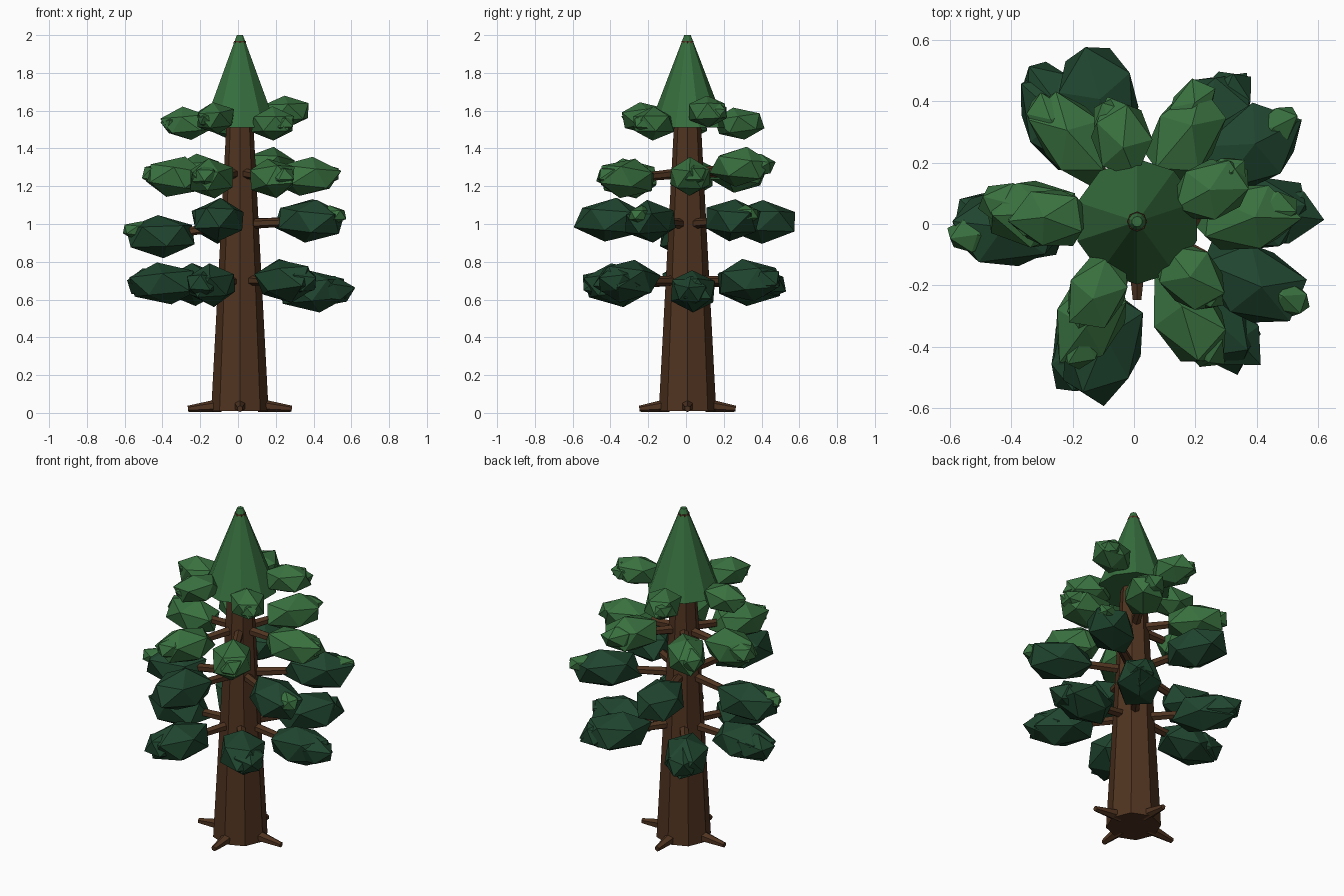
import bpy
import bmesh
import random
from math import atan2, radians
from mathutils import Vector, Matrix

random.seed(4)
cube = bpy.data.objects.get("Cube")
if cube:
    bpy.data.objects.remove(cube, do_unlink=True)


def material(name, rgb):
    mat = bpy.data.materials.new(name)
    mat.use_nodes = True
    color = (*rgb, 1)
    mat.diffuse_color = color
    mat.node_tree.nodes["Principled BSDF"].inputs["Base Color"].default_value = color
    return mat


BARK = material("bark brown", (0.08, 0.034, 0.0145))
DARK = material("dark green", (0.014, 0.06, 0.028))
LIGHT = material("light green", (0.041, 0.165, 0.05))
CROWN = material("crown green", (0.037, 0.155, 0.047))
CENTER = Vector((0.01, 0.008, 0))


def add_object(name, bm, mat):
    mesh = bpy.data.meshes.new(name)
    bmesh.ops.recalc_face_normals(bm, faces=bm.faces)
    bm.to_mesh(mesh)
    bm.free()
    mesh.materials.append(mat)
    obj = bpy.data.objects.new(name, mesh)
    bpy.context.collection.objects.link(obj)
    return obj


def lathe(name, rings, sides, mat, turn=0):
    """Flat-sided solid from (radius, height) rings."""
    bm = bmesh.new()
    loops = []
    for radius, z in rings:
        spin = [Matrix.Rotation(radians(turn + 360 * i / sides), 3, 'Z') for i in range(sides)]
        loops.append([bm.verts.new(CENTER + m @ Vector((radius, 0, z))) for m in spin])
    for low, high in zip(loops, loops[1:]):
        for i in range(sides):
            j = (i + 1) % sides
            bm.faces.new((low[i], low[j], high[j], high[i]))
    bm.faces.new(loops[0])
    bm.faces.new(loops[-1])
    return add_object(name, bm, mat)


def limb(name, start, end, r1, r2, sides=6):
    """Tapered stick between two points."""
    axis = end - start
    place = Matrix.Translation((start + end) / 2) @ axis.to_track_quat('Z', 'Y').to_matrix().to_4x4()
    bm = bmesh.new()
    bmesh.ops.create_cone(bm, cap_ends=True, segments=sides, radius1=r1, radius2=r2,
                          depth=axis.length, matrix=place)
    return add_object(name, bm, BARK)


def clump(name, pos, angle, half, mat):
    """Faceted, stretched leaf mass pointing away from the trunk."""
    bm = bmesh.new()
    bmesh.ops.create_icosphere(bm, subdivisions=1, radius=1)
    bm.transform(Matrix.Rotation(random.uniform(-0.3, 0.3), 4, 'Y')
                 @ Matrix.Rotation(random.uniform(0, 1.2), 4, 'Z'))
    for v in bm.verts:
        v.co *= random.uniform(0.96, 1.06)
    bm.transform(Matrix.Translation(pos) @ Matrix.Rotation(angle, 4, 'Z')
                 @ Matrix.Diagonal((*half, 1)))
    return add_object(name, bm, mat)


# Trunk and pointed crown
lathe("trunk", [(0.152, 0.01), (0.073, 1.5), (0.032, 1.97)], 8, BARK)
lathe("crown", [(0.205, 1.51), (0.017, 2.0)], 10, CROWN, 18)

# Roots along the four axes
for i in range(4):
    out = Matrix.Rotation(radians(90 * i), 3, 'Z') @ Vector((1, 0, 0))
    reach = 0.275 if i % 2 == 0 else 0.255
    limb(f"root_{i + 1}", CENTER + out * 0.1 + Vector((0, 0, 0.04)),
         CENTER + out * reach + Vector((0, 0, 0.022)), 0.036, 0.016)

# Whorls: name, branch height, leaf half sizes, colour, leaf centres,
# then tuft colour, size, outward shift, lift and the leaves that carry one
WHORLS = [
    ("bottom", 0.7, (0.205, 0.135, 0.115), DARK,
     [(0.4, 0.035, 0.645), (0.24, 0.33, 0.7), (-0.235, 0.335, 0.68),
      (-0.39, 0.0, 0.685), (-0.14, -0.365, 0.68), (0.25, -0.31, 0.7)],
     DARK, 0.72, 0.35, 0, (1, 2, 3, 4, 5, 6)),
    ("lower", 1.0, (0.205, 0.138, 0.115), DARK,
     [(0.37, 0.245, 1.02), (-0.11, 0.405, 1.015), (-0.41, -0.01, 0.935),
      (-0.1, -0.4, 1.02), (0.385, -0.19, 1.015)],
     LIGHT, 0.45, 0.58, 0.03, (1, 3, 5)),
    ("upper", 1.27, (0.185, 0.12, 0.105), LIGHT,
     [(0.36, 0.02, 1.25), (0.17, 0.29, 1.3), (-0.2, 0.28, 1.27),
      (-0.33, 0.035, 1.25), (-0.14, -0.3, 1.24), (0.18, -0.31, 1.24)],
     LIGHT, 0.62, 0.42, 0.01, (1, 2, 3, 4, 5, 6)),
    ("top", 1.54, (0.142, 0.105, 0.088), LIGHT,
     [(0.255, 0.115, 1.595), (-0.04, 0.28, 1.53), (-0.27, 0.02, 1.53),
      (-0.12, -0.22, 1.56), (0.185, -0.175, 1.53)],
     LIGHT, 0.6, 0.4, 0, (1, 2, 3, 4, 5)),
]

for level, height, half, mat, centers, tuft_mat, size, shift, lift, tufted in WHORLS:
    for i, center in enumerate(centers, 1):
        pos = Vector(center)
        out = Vector((pos.x, pos.y, 0)).normalized()
        angle = atan2(out.y, out.x)
        limb(f"{level}_branch_{i}", CENTER + out * 0.03 + Vector((0, 0, height)), pos, 0.028, 0.02)
        clump(f"{level}_leaves_{i}", pos, angle, half, mat)
        # Smaller tuft growing near the tip
        if i in tufted:
            side = Vector((-out.y, out.x, 0)) * random.uniform(-0.03, 0.03)
            tip = pos + out * half[0] * shift + side + Vector((0, 0, lift))
            clump(f"{level}_tuft_{i}", tip, angle, [h * size for h in half], tuft_mat)
